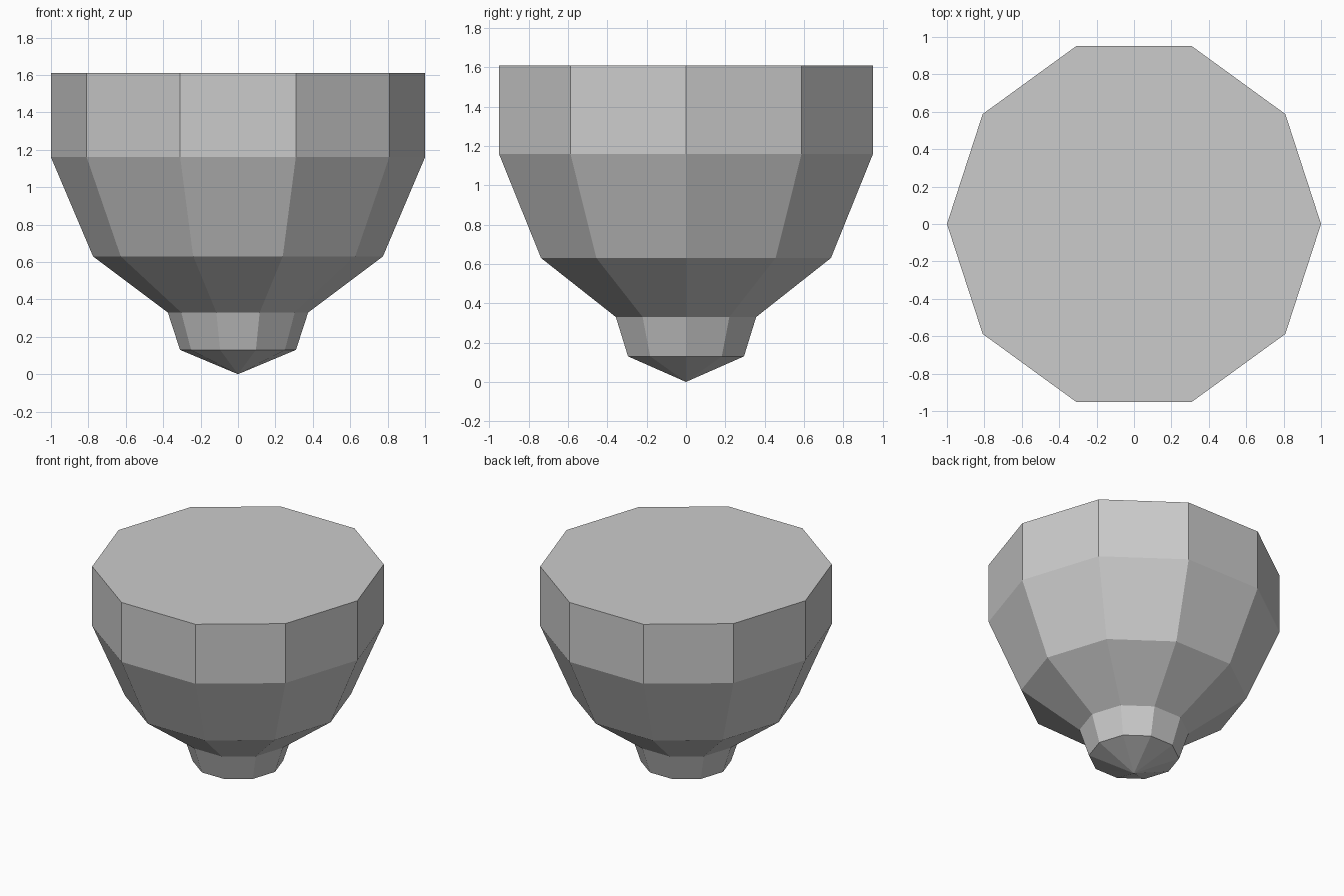
import bpy
import bmesh
from math import cos, sin, tau

cube = bpy.data.objects.get("Cube")
if cube:
    bpy.data.objects.remove(cube, do_unlink=True)

SIDES = 10
# Radius and height of each ring, from the tip upwards
PROFILE = [(0.31, 0.13), (0.375, 0.33), (0.775, 0.63), (1.0, 1.16), (1.0, 1.61)]

grey = bpy.data.materials.new("plain_grey")
grey.use_nodes = True
colour = (0.6, 0.6, 0.6, 1.0)
grey.diffuse_color = colour
grey.node_tree.nodes["Principled BSDF"].inputs["Base Color"].default_value = colour

# Faceted body: rings of a decagon joined by flat quads
bm = bmesh.new()
rings = [[bm.verts.new((r * cos(tau * i / SIDES), r * sin(tau * i / SIDES), z))
          for i in range(SIDES)] for r, z in PROFILE]
tip = bm.verts.new((0, 0, 0))
for i in range(SIDES):
    j = (i + 1) % SIDES
    bm.faces.new((tip, rings[0][j], rings[0][i]))
    for low, high in zip(rings, rings[1:]):
        bm.faces.new((low[i], low[j], high[j], high[i]))

# Flat lid
bm.faces.new(rings[-1])
bmesh.ops.recalc_face_normals(bm, faces=bm.faces)

mesh = bpy.data.meshes.new("tapered_body")
bm.to_mesh(mesh)
bm.free()
mesh.materials.append(grey)
body = bpy.data.objects.new("tapered_body", mesh)
bpy.context.collection.objects.link(body)
